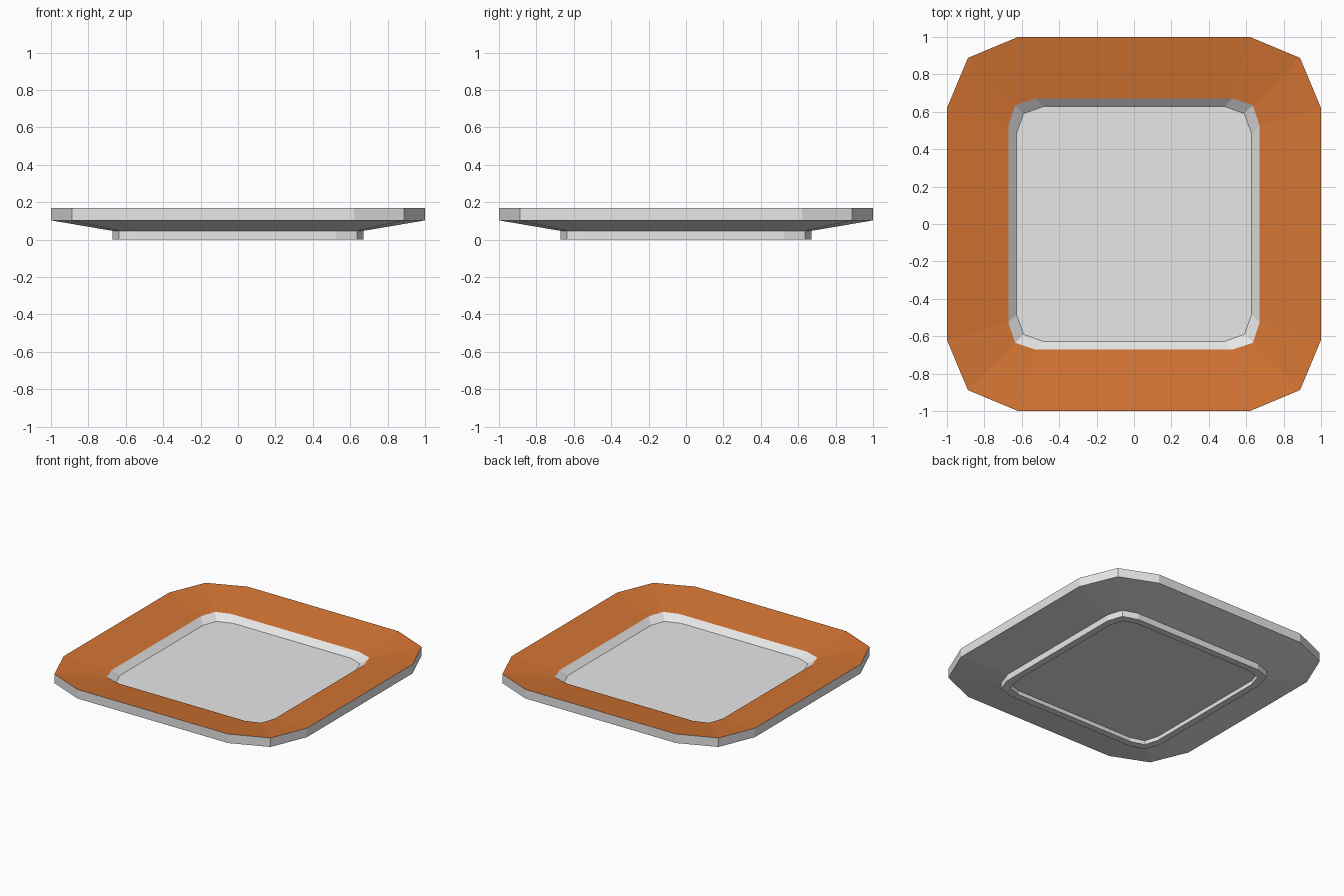
import bpy, bmesh

if "Cube" in bpy.data.objects:
    bpy.data.objects.remove(bpy.data.objects["Cube"])


def material(name, rgb):
    m = bpy.data.materials.new(name)
    m.diffuse_color = (*rgb, 1)
    m.use_nodes = True
    m.node_tree.nodes["Principled BSDF"].inputs["Base Color"].default_value = m.diffuse_color
    return m


white = material("off_white_glaze", (0.8, 0.8, 0.8))
orange = material("orange_glaze", (0.65, 0.175, 0.032))

# Square outlines with two-facet corners:
# half width, corner point, straight half length, height
PROFILE = [
    (0.622, 0.592, 0.49, 0.03),    # recessed underside
    (0.622, 0.592, 0.49, 0.0),     # foot inside
    (0.672, 0.635, 0.525, 0.0),    # foot outside
    (0.672, 0.635, 0.525, 0.047),  # foot top
    (1.0, 0.888, 0.62, 0.103),     # rim lower edge
    (1.0, 0.888, 0.62, 0.17),      # rim upper edge
    (0.672, 0.635, 0.525, 0.118),  # inner edge of coloured rim
    (0.628, 0.59, 0.485, 0.077),   # plate floor
]
ORANGE_BAND = 5


def outline(h, d, s, z):
    pts = []
    x_axis, y_axis = 1, 0
    for _ in range(4):
        for a, b in ((h, s), (d, d), (s, h)):
            pts.append((a * x_axis - b * y_axis, a * y_axis + b * x_axis, z))
        x_axis, y_axis = -y_axis, x_axis
    return pts


# Plate body lofted through the outlines
bm = bmesh.new()
rings = [[bm.verts.new(p) for p in outline(*row)] for row in PROFILE]
for k in range(len(rings) - 1):
    lo, hi = rings[k], rings[k + 1]
    for i in range(12):
        j = (i + 1) % 12
        f = bm.faces.new((lo[i], lo[j], hi[j], hi[i]))
        f.material_index = 1 if k == ORANGE_BAND else 0
bm.faces.new(rings[0])
bm.faces.new(rings[-1])
bmesh.ops.recalc_face_normals(bm, faces=bm.faces)

mesh = bpy.data.meshes.new("square_plate")
bm.to_mesh(mesh)
bm.free()
mesh.materials.append(white)
mesh.materials.append(orange)
plate = bpy.data.objects.new("square_plate", mesh)
bpy.context.collection.objects.link(plate)
